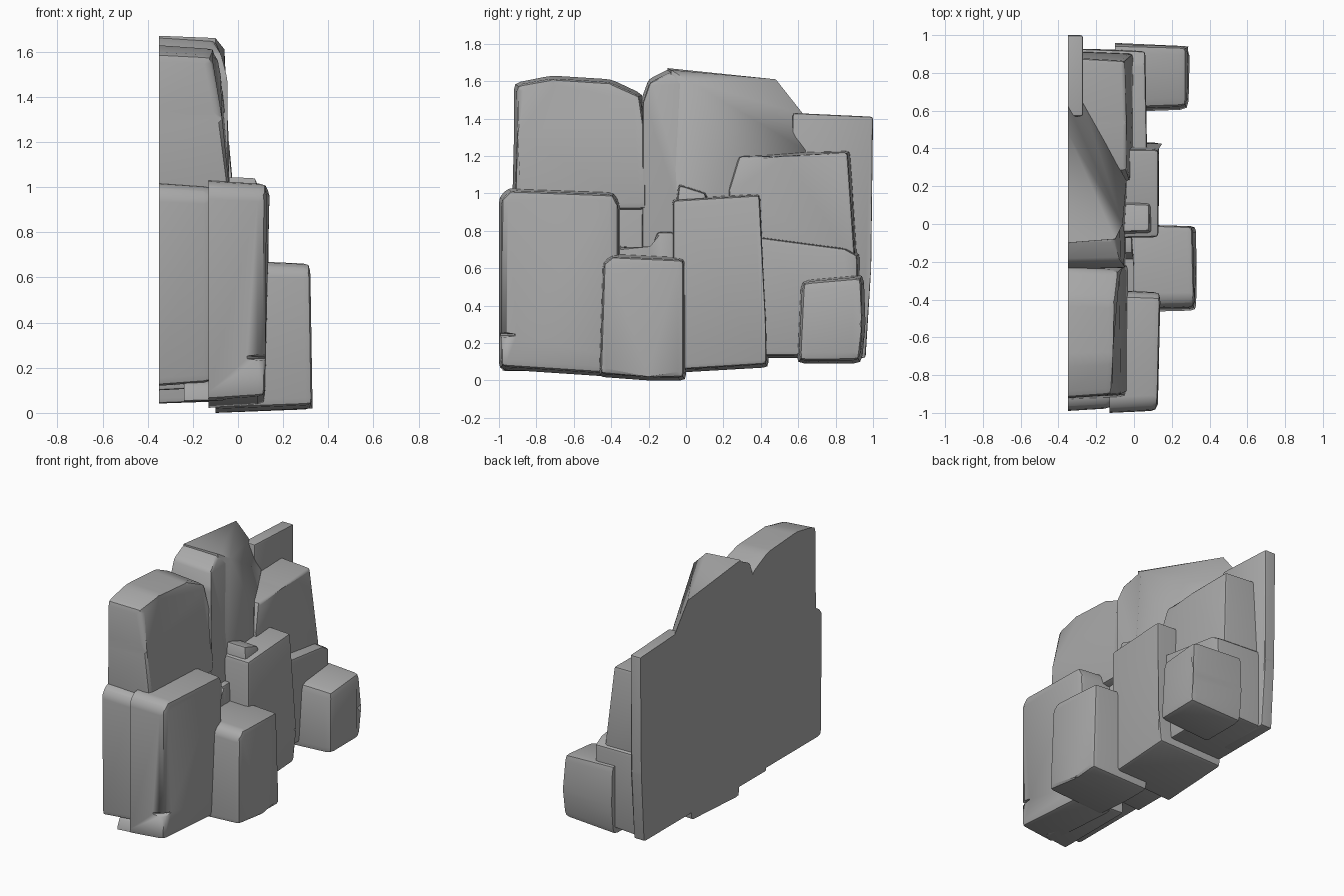
import bpy, bmesh, math
from mathutils import Vector

cube = bpy.data.objects.get("Cube")
if cube:
    bpy.data.objects.remove(cube)

stone = bpy.data.materials.new("grey_stone")
stone.use_nodes = True
GREY = (0.4, 0.4, 0.4, 1)
stone.diffuse_color = GREY
stone.node_tree.nodes["Principled BSDF"].inputs["Base Color"].default_value = GREY
BACK = -0.35


def finish(name, bm):
    bmesh.ops.recalc_face_normals(bm, faces=bm.faces)
    mesh = bpy.data.meshes.new(name)
    bm.to_mesh(mesh)
    bm.free()
    ob = bpy.data.objects.new(name, mesh)
    bpy.context.collection.objects.link(ob)
    mesh.materials.append(stone)
    bpy.ops.object.select_all(action='DESELECT')
    ob.select_set(True)
    bpy.context.view_layer.objects.active = ob
    bpy.ops.object.shade_smooth_by_angle(angle=math.radians(35))
    return ob


def rock(name, outline, bevel=0.03, back=BACK, taper=0.02):
    """Stone block: (y, z, front x) outline, run back to a flat plane."""
    bm = bmesh.new()
    pts = [Vector((x, y, z)) for y, z, x in outline]
    mid = sum(pts, Vector()) / len(pts)
    front, rear = [], []
    for p in pts:
        inward = Vector((0, mid.y - p.y, mid.z - p.z)).normalized() * taper
        front.append(bm.verts.new(p + inward))
        rear.append(bm.verts.new((back, p.y, p.z)))
    bm.faces.new(front)
    bm.faces.new(rear[::-1])
    n = len(pts)
    for i in range(n):
        j = (i + 1) % n
        bm.faces.new((front[i], rear[i], rear[j], front[j]))
    rim = [e for e in bm.edges if any(v in front for v in e.verts)]
    bmesh.ops.bevel(bm, geom=rim, offset=bevel, segments=2, profile=0.6,
                    affect='EDGES', clamp_overlap=True)
    return finish(name, bm)


# Tall slabs at the back
rock("left_tall_slab", [(-0.93, 0.9, -0.03), (-0.2, 0.9, -0.03), (-0.2, 1.3, -0.04),
                        (-0.23, 1.53, -0.08), (-0.4, 1.61, -0.1), (-0.72, 1.63, -0.1),
                        (-0.92, 1.59, -0.12), (-0.92, 1.3, -0.07)], 0.035)
rock("left_lower_slab", [(-0.98, 0.12, -0.12), (-0.2, 0.12, -0.08), (-0.2, 0.98, -0.08),
                         (-0.94, 1.02, -0.12), (-0.99, 0.97, -0.12)], 0.04)
rock("middle_tall_slab", [(-0.24, 0.1, -0.04), (0.24, 0.1, -0.04), (0.24, 1.18, -0.04),
                          (0.0, 1.62, -0.06), (-0.08, 1.67, -0.11), (-0.2, 1.61, -0.07),
                          (-0.24, 1.5, -0.04)], 0.02)

# Sloping shoulder falling away from the middle slab
bm = bmesh.new()
hull = [(BACK, -0.1, 1.67), (BACK, 0.3, 1.6), (BACK, 0.48, 1.61), (BACK, 0.63, 1.42),
        (BACK, 0.68, 0.3), (BACK, -0.1, 0.3), (-0.06, 0.0, 1.61), (-0.04, 0.23, 1.18),
        (-0.27, 0.64, 1.23), (-0.27, 0.64, 0.3), (-0.04, 0.23, 0.3), (-0.04, -0.1, 0.3),
        (-0.1, -0.08, 1.66)]
bmesh.ops.convex_hull(bm, input=[bm.verts.new(p) for p in hull])
finish("sloping_shoulder", bm)

rock("right_edge_slab", [(0.57, 0.12, -0.27), (0.96, 0.12, -0.27), (0.99, 0.6, -0.27),
                         (1.0, 1.41, -0.27), (0.57, 1.43, -0.27)], 0.015, taper=0.0)
rock("right_upper_block", [(0.24, 0.6, 0.0), (0.92, 0.6, 0.0), (0.88, 1.23, -0.05),
                           (0.54, 1.22, -0.04), (0.27, 1.21, -0.04), (0.21, 1.02, -0.02)], 0.02)
rock("right_lower_block", [(0.36, 0.12, 0.05), (0.93, 0.12, 0.05), (0.93, 0.68, 0.06),
                           (0.86, 0.72, 0.06), (0.36, 0.78, 0.07)], 0.02)

# Columns and boulders in front
left_column = rock("left_front_column", [(-1.0, 0.06, 0.12), (-0.4, 0.02, 0.12),
                   (-0.35, 0.1, 0.12), (-0.35, 0.95, 0.14), (-0.38, 1.01, 0.14),
                   (-0.95, 1.03, 0.13), (-1.0, 0.98, 0.12)], 0.04, back=-0.13)
rock("middle_column", [(-0.08, 0.04, 0.13), (0.44, 0.07, 0.13), (0.44, 0.3, 0.16),
                       (0.4, 1.01, 0.13), (-0.08, 0.98, 0.13)], 0.025)
rock("middle_column_cap", [(-0.07, 0.9, 0.1), (0.14, 0.9, 0.1), (0.12, 1.01, 0.08),
                           (-0.05, 1.06, 0.08)], 0.02)
rock("middle_boulder", [(-0.47, 0.02, 0.33), (-0.2, 0.0, 0.33), (0.0, 0.0, 0.33),
                        (0.0, 0.66, 0.31), (-0.4, 0.68, 0.32), (-0.45, 0.64, 0.32)],
     0.04, back=-0.1)
rock("right_boulder", [(0.59, 0.09, 0.29), (0.94, 0.09, 0.29), (0.96, 0.3, 0.31),
                       (0.95, 0.57, 0.28), (0.61, 0.54, 0.28)], 0.045, back=-0.1)

# Small stones filling the gaps
rock("gap_stone", [(-0.38, 0.1, 0.0), (-0.06, 0.1, 0.0), (-0.06, 0.81, -0.01),
                   (-0.15, 0.81, -0.01), (-0.18, 0.72, 0.0), (-0.38, 0.73, 0.0)], 0.015)
rock("left_foot_stone", [(-0.99, 0.05, -0.05), (-0.4, 0.05, -0.05), (-0.4, 0.2, -0.05),
                         (-0.95, 0.14, -0.05)], 0.025, back=-0.24)

# Wedge crack in the corner of the left column
bm = bmesh.new()
wedge = [(0.2, -1.1, 0.29), (0.2, -1.1, 0.2), (0.2, -0.82, 0.24),
         (-0.06, -1.1, 0.26), (-0.06, -1.1, 0.24)]
bmesh.ops.convex_hull(bm, input=[bm.verts.new(p) for p in wedge])
cutter = finish("crack_cutter", bm)
cutter.hide_render = True
cutter.hide_set(True)
cut = left_column.modifiers.new("crack", 'BOOLEAN')
cut.operation = 'DIFFERENCE'
cut.object = cutter
bpy.context.view_layer.objects.active = left_column
bpy.ops.object.modifier_move_to_index(modifier="crack", index=0)
